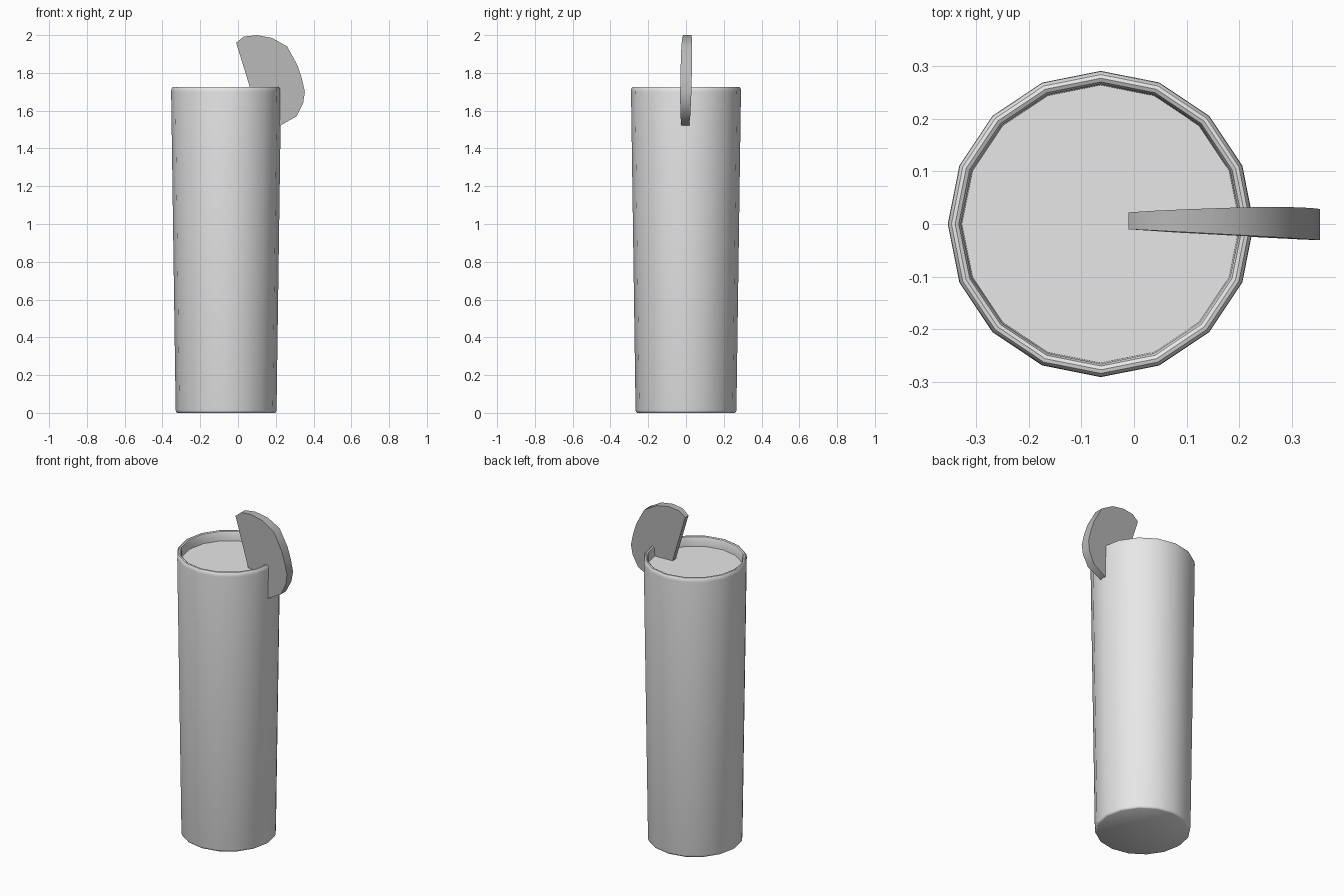
import bpy
import bmesh
import math

cube = bpy.data.objects.get("Cube")
if cube:
    bpy.data.objects.remove(cube, do_unlink=True)

SIDES = 16
AXIS_X = -0.063


def make_material(name, value):
    mat = bpy.data.materials.new(name)
    mat.use_nodes = True
    color = (value, value, value, 1.0)
    mat.diffuse_color = color
    mat.node_tree.nodes["Principled BSDF"].inputs["Base Color"].default_value = color
    return mat


def finish(name, bm, mat, angle):
    bmesh.ops.recalc_face_normals(bm, faces=bm.faces)
    mesh = bpy.data.meshes.new(name)
    bm.to_mesh(mesh)
    bm.free()
    mesh.materials.append(mat)
    obj = bpy.data.objects.new(name, mesh)
    bpy.context.collection.objects.link(obj)
    bpy.ops.object.select_all(action="DESELECT")
    obj.select_set(True)
    bpy.context.view_layer.objects.active = obj
    bpy.ops.object.shade_smooth_by_angle(angle=math.radians(angle))
    return obj


def lathe(name, profile, mat):
    """Turn (radius, height) points round the glass axis and cap both ends."""
    bm = bmesh.new()
    rings = []
    for radius, z in profile:
        ring = []
        for i in range(SIDES):
            a = math.tau * i / SIDES
            ring.append(bm.verts.new((AXIS_X + radius * math.cos(a),
                                      radius * math.sin(a), z)))
        rings.append(ring)
    for low, high in zip(rings, rings[1:]):
        for i in range(SIDES):
            j = (i + 1) % SIDES
            bm.faces.new((low[i], low[j], high[j], high[i]))
    bm.faces.new(rings[0])
    bm.faces.new(rings[-1])
    return finish(name, bm, mat, 40)


light_grey = make_material("light grey", 0.8)
dark_grey = make_material("dark grey", 0.48)

# Tall tapered glass with a rounded rim and an inner wall
lathe("glass", [(0.258, 0), (0.264, 0.004), (0.267, 0.014), (0.291, 1.70),
                (0.290, 1.715), (0.284, 1.724), (0.277, 1.726),
                (0.270, 1.722), (0.266, 1.71), (0.264, 1.67), (0.243, 0.05)],
      light_grey)

# Drink filling the glass, its edge sunk into the inner wall
lathe("drink", [(0.245, 0.045), (0.267, 1.667)], light_grey)

# Fruit slice: half disc, thin at the cut edge and thicker at the rind
outline = [(-0.01, 1.96), (0.03, 1.992), (0.10, 2.0), (0.18, 1.985),
           (0.26, 1.94), (0.315, 1.84), (0.338, 1.77), (0.354, 1.70),
           (0.345, 1.64), (0.31, 1.57), (0.225, 1.522), (0.135, 1.49)]
bm = bmesh.new()
front, back = [], []
start_x, start_z = outline[0]
for x, z in outline:
    depth = 0.957 * (x - start_x) + 0.29 * (z - start_z)
    along = 0.29 * (x - start_x) - 0.957 * (z - start_z)
    half = 0.016 + 0.05 * depth
    middle = 0.006 - 0.02 * along
    front.append(bm.verts.new((x, middle - half, z)))
    back.append(bm.verts.new((x, middle + half, z)))
bm.faces.new(front)
bm.faces.new(back)
for i in range(len(outline)):
    j = (i + 1) % len(outline)
    bm.faces.new((front[i], front[j], back[j], back[i]))
finish("fruit_slice", bm, dark_grey, 40)
